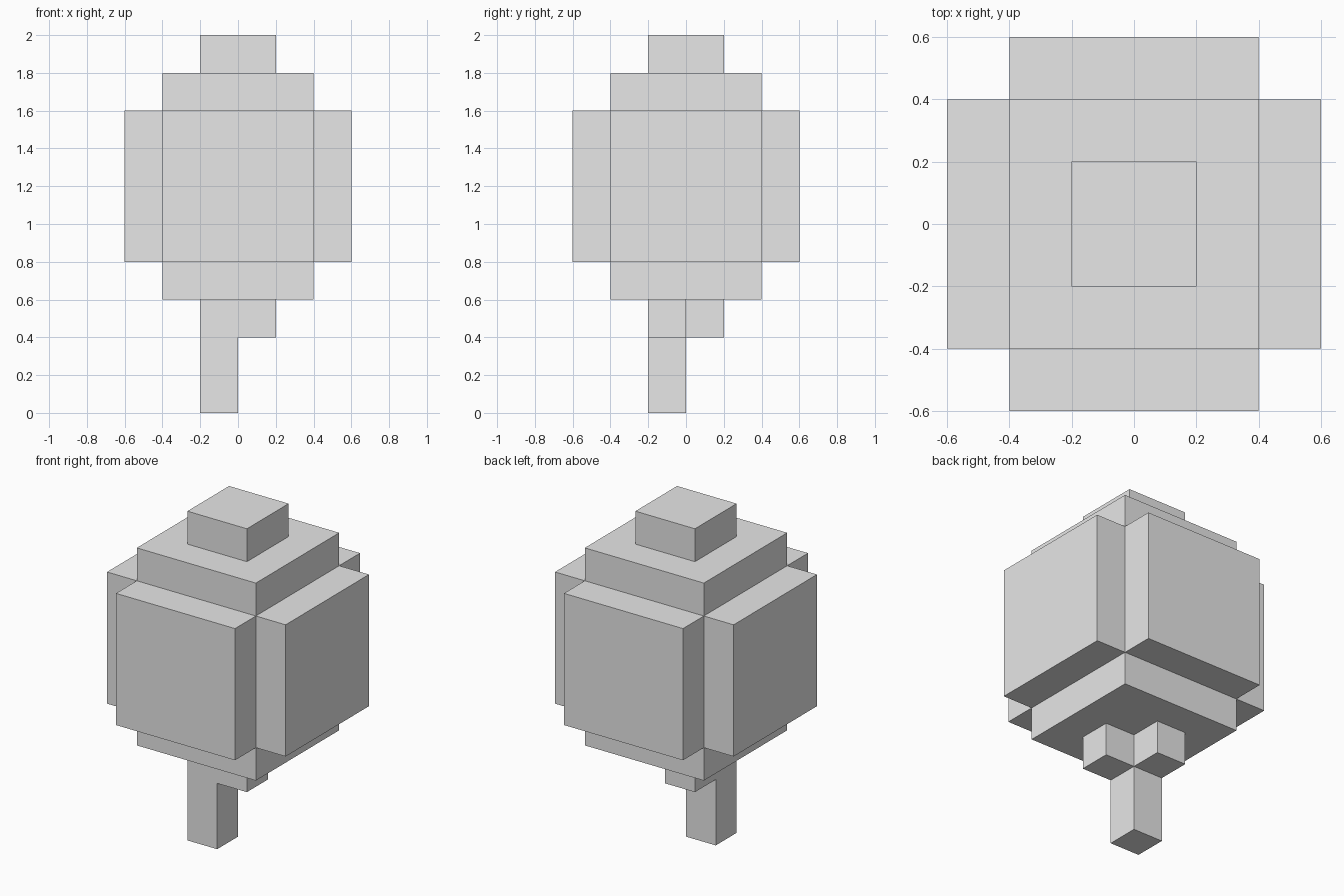
import bpy
import bmesh
from mathutils import Vector

cube = bpy.data.objects.get("Cube")
if cube:
    bpy.data.objects.remove(cube, do_unlink=True)

U = 0.2  # one block of the stepped grid

grey = bpy.data.materials.new("light_grey")
grey.use_nodes = True
colour = (0.8, 0.8, 0.8, 1.0)
grey.diffuse_color = colour
grey.node_tree.nodes["Principled BSDF"].inputs["Base Color"].default_value = colour


def block(name, low, high):
    """Box between two corners given in grid units."""
    low, high = Vector(low) * U, Vector(high) * U
    bm = bmesh.new()
    bmesh.ops.create_cube(bm, size=1)
    bmesh.ops.scale(bm, vec=high - low, verts=bm.verts)
    mesh = bpy.data.meshes.new(name)
    bm.to_mesh(mesh)
    bm.free()
    mesh.materials.append(grey)
    obj = bpy.data.objects.new(name, mesh)
    obj.location = (low + high) / 2
    bpy.context.collection.objects.link(obj)
    return obj


# Trunk with two short branches under the crown
block("trunk", (-1, -1, 0), (0, 0, 3))
block("left_branch", (0, -1, 2), (1, 0, 3))
block("back_branch", (-1, 0, 2), (0, 1, 3))

# Crown: core, a slab on each side, and a cap
block("crown_core", (-2, -2, 3), (2, 2, 9))
for side, s in (("right", -1), ("left", 1)):
    a, b = sorted((2 * s, 3 * s))
    block(side + "_leaves", (a, -2, 4), (b, 2, 8))
for side, s in (("front", -1), ("back", 1)):
    a, b = sorted((2 * s, 3 * s))
    block(side + "_leaves", (-2, a, 4), (2, b, 8))
block("crown_cap", (-1, -1, 9), (1, 1, 10))
